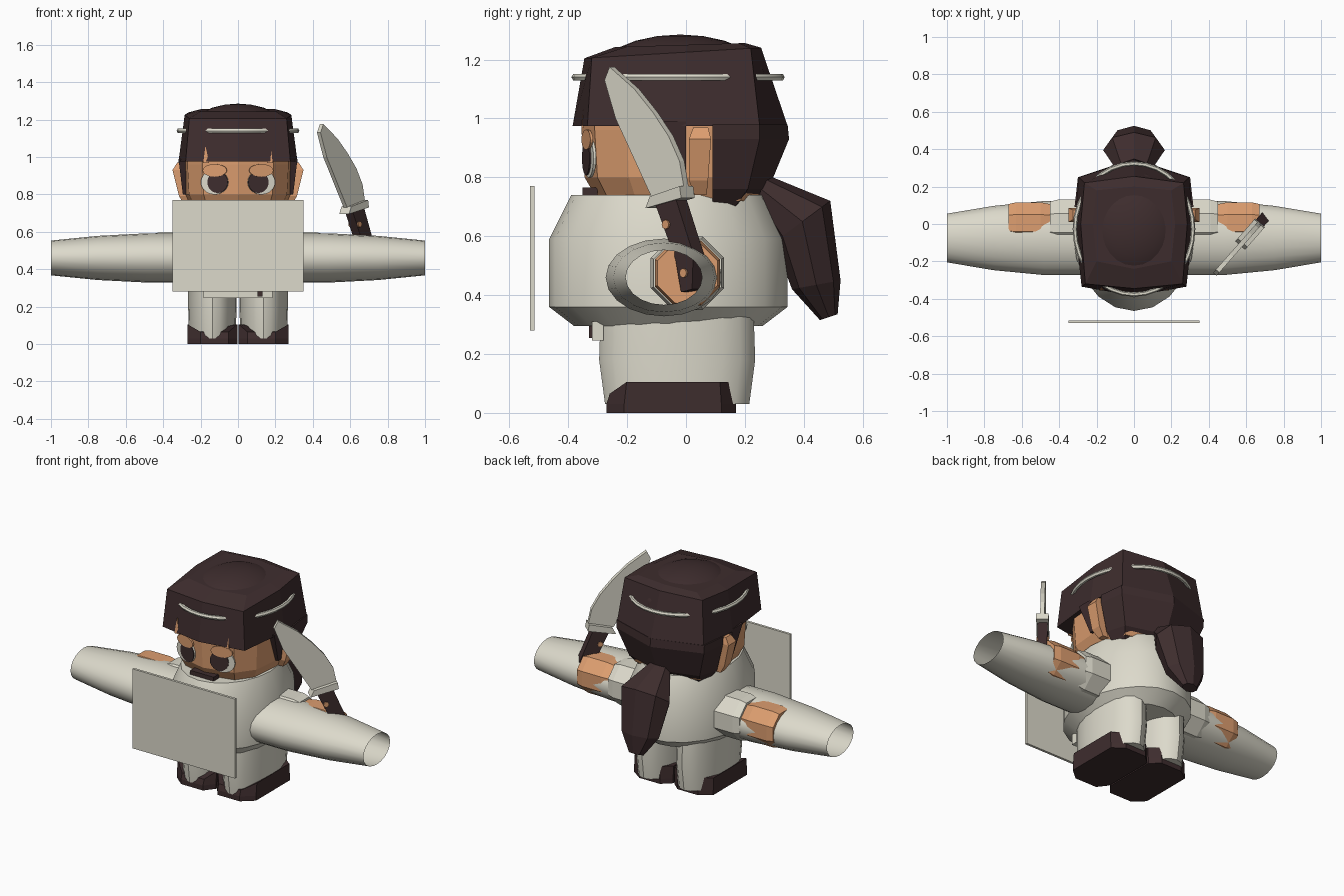
import bpy, bmesh
from math import sin, cos, pi, radians
from mathutils import Vector

cube = bpy.data.objects.get("Cube")
if cube:
    bpy.data.objects.remove(cube, do_unlink=True)


def material(name, rgb):
    m = bpy.data.materials.new(name)
    m.use_nodes = True
    m.diffuse_color = (*rgb, 1)
    m.node_tree.nodes["Principled BSDF"].inputs["Base Color"].default_value = (*rgb, 1)
    return m


CLOTH = material("off_white", (0.72, 0.70, 0.60))
SKIN = material("warm_skin", (0.72, 0.34, 0.16))
DARK = material("dark_brown", (0.048, 0.026, 0.027))


def finish(name, bm, mat, smooth=False):
    bmesh.ops.recalc_face_normals(bm, faces=bm.faces)
    me = bpy.data.meshes.new(name)
    bm.to_mesh(me)
    bm.free()
    me.materials.append(mat)
    ob = bpy.data.objects.new(name, me)
    bpy.context.collection.objects.link(ob)
    if smooth:
        bpy.ops.object.select_all(action='DESELECT')
        ob.select_set(True)
        bpy.context.view_layer.objects.active = ob
        bpy.ops.object.shade_smooth_by_angle(angle=radians(35))
    return ob


def loft(name, rings, mat, smooth=False, caps=True):
    """Skin a list of equal-length 3D rings."""
    bm = bmesh.new()
    rows = [[bm.verts.new(p) for p in r] for r in rings]
    n = len(rows[0])
    for a, b in zip(rows, rows[1:]):
        for i in range(n):
            j = (i + 1) % n
            bm.faces.new((a[i], a[j], b[j], b[i]))
    if caps:
        bm.faces.new(rows[0])
        bm.faces.new(rows[-1])
    return finish(name, bm, mat, smooth)


def box(name, lo, hi, mat):
    return loft(name, [[(lo[0], lo[1], z), (hi[0], lo[1], z), (hi[0], hi[1], z), (lo[0], hi[1], z)]
                       for z in (lo[2], hi[2])], mat)


def oval(c, u, v, n=16, turn=0.0):
    """Ring of points round c with half-axis vectors u and v."""
    c, u, v = Vector(c), Vector(u), Vector(v)
    return [c + u * cos(2 * pi * i / n + turn) + v * sin(2 * pi * i / n + turn) for i in range(n)]


def mirrored(half, z, k=1.0, tilt=0.0):
    """Closed plan ring from a right-hand half that starts and ends on x = 0."""
    pts = half + [(-x, y) for x, y in half[-2:0:-1]]
    return [(x * k, y * k, z + tilt * y) for x, y in pts]


def ball(name, c, r, mat):
    bm = bmesh.new()
    bmesh.ops.create_uvsphere(bm, u_segments=24, v_segments=12, radius=1)
    bmesh.ops.scale(bm, vec=r, verts=bm.verts)
    bmesh.ops.translate(bm, vec=c, verts=bm.verts)
    return finish(name, bm, mat, True)


# Torso, front board and belt flap
loft("torso", [oval((0, -0.06, z), (r * 0.8, 0, 0), (0, r, 0), 20)
               for z, r in ((0.295, 0.32), (0.36, 0.405), (0.59, 0.405), (0.74, 0.33))], CLOTH, True)
box("front_board", (-0.35, -0.53, 0.28), (0.35, -0.515, 0.77), CLOTH)
box("belt_flap", (-0.185, -0.32, 0.245), (0.185, -0.28, 0.31), CLOTH)
box("belt_tag", (0.105, -0.33, 0.255), (0.13, -0.3, 0.3), DARK)

# Wide open-ended tube through the body
tube = [(1, 0.13, 0.093), (0.75, 0.172, 0.118), (0.48, 0.198, 0.132)]
tube = [(-x, a, b) for x, a, b in tube] + tube[::-1]
loft("cross_tube", [oval((x, -0.075, 0.46), (0, a, 0), (0, 0, b), 20) for x, a, b in tube],
     CLOTH, True, caps=False)

# Head
face = [(0, -0.355), (0.19, -0.31), (0.27, -0.2), (0.29, 0.02), (0.26, 0.22), (0, 0.29)]
loft("head", [mirrored(face, 0.72, 0.84), mirrored(face, 0.8, 0.97),
              mirrored(face, 0.96), mirrored(face, 1.1)], SKIN)
box("mouth", (-0.08, -0.352, 0.735), (0.08, -0.3, 0.765), DARK)

for side, s in (("left", 1), ("right", -1)):
    # Eye discs lie on the slanted front of the face
    along = Vector((s * 0.973, 0.23, 0))
    out = Vector((s * 0.23, -0.973, 0))

    def disc(name, x, z, rx, rz, lift, mat):
        c = Vector((0, -0.355, z)) + along * x
        loft(side + name, [oval(c + out * h, along * rx, (0, 0, rz), 20)
                           for h in (lift - 0.009, lift)], mat)
    disc("_eye_white", 0.128, 0.865, 0.075, 0.066, 0.006, CLOTH)
    disc("_pupil", 0.11, 0.865, 0.056, 0.058, 0.011, DARK)
    disc("_eyelid", 0.125, 0.928, 0.066, 0.034, 0.014, SKIN)

    # Ear and sideburn
    loft(side + "_ear", [[(s * x, y, z) for x, y in ((0.22, a), (w, a), (w, b), (0.22, b))]
                         for z, w, a, b in ((0.74, 0.285, 0.03, 0.07), (0.79, 0.315, 0.01, 0.075),
                                            (0.93, 0.35, 0.01, 0.085), (0.97, 0.325, 0.025, 0.075))], SKIN)
    loft(side + "_sideburn", [[(s * x, y, z) for x, y in ((0.26, a), (w, a), (w, 0), (0.26, 0))]
                              for z, w, a in ((0.8, 0.295, -0.03), (0.99, 0.318, -0.1))], DARK)

    # Skin notch in the fringe
    notch = [(-0.016, 0.968), (0.016, 0.968), (0.004, 1.06)]
    loft(side + "_fringe_notch", [[(s * (0.17 + x), -0.345 + 0.1 * (z - 0.968) + d, z) for x, z in notch]
                                  for d in (-0.01, -0.002)], SKIN)

    # Sleeve and hand
    for part, x0, x1, r, mat in (("_sleeve", 0.2, 0.45, 0.135, CLOTH), ("_hand", 0.44, 0.67, 0.12, SKIN)):
        loft(side + part, [oval((s * x, 0.005, 0.475), (0, r * k, 0), (0, 0, r * k), 8, pi / 8)
                           for x, k in ((x0, 0.9), (x0 + 0.06, 1), (x1 - 0.04, 1), (x1, 0.92))], mat)

    # Leg and shoe
    loft(side + "_leg", [oval((s * 0.137, -0.03, z), (rx, 0, 0), (0, ry, 0), 20)
                         for z, rx, ry in ((0.03, 0.124, 0.245), (0.18, 0.129, 0.265), (0.33, 0.13, 0.26))],
         CLOTH, True)
    sole = [(0.05, -0.27), (0.2, -0.27), (0.27, -0.21), (0.27, 0.12),
            (0.2, 0.17), (0.06, 0.17), (0.004, 0.12), (0.004, -0.21)]
    loft(side + "_shoe", [[(s * x, y, z) for x, y in sole] for z in (0, 0.03)]
         + [[(s * x, y * 0.96, 0.105 - 0.04 * (y < -0.25)) for x, y in sole]], DARK)

# Hair cap, crown and back
low = [(0, -0.385), (0.28, -0.335), (0.318, 0), (0.295, 0.25), (0, 0.345)]
high = [(0, -0.345), (0.26, -0.32), (0.285, 0), (0.265, 0.22), (0, 0.255)]
crown = [(0, -0.24), (0.2, -0.2), (0.22, 0), (0.2, 0.18), (0, 0.2)]
loft("hair_cap", [mirrored(low, 0.975), mirrored(high, 1.225, 1, 0.06),
                  mirrored(crown, 1.25, 1, 0.03)], DARK)
ball("hair_crown", (0, -0.02, 1.13), (0.27, 0.3, 0.155), DARK)
nape = [(0.98, 0.345, 0.3, 0.25, 0.318), (0.93, 0.35, 0.298, 0.25, 0.315),
        (0.76, 0.28, 0.24, 0.21, 0.275), (0.69, 0.18, 0.2, 0.16, 0.22)]
loft("back_hair", [mirrored([(0, 0.09), (w, 0.09), (x, y), (0, back)], z)
                   for z, back, x, y, w in nape], DARK)

# Ponytail: each ring runs from an inner to an outer point
tail = [((0.24, 0.71), (0.27, 0.81), 0.07), ((0.3, 0.58), (0.49, 0.72), 0.165),
        ((0.36, 0.42), (0.525, 0.45), 0.125), ((0.455, 0.315), (0.515, 0.335), 0.05)]
rings = []
for a, b, w in tail:
    a, b = Vector((0, *a)), Vector((0, *b))
    rings.append(oval((a + b) / 2, (b - a) / 2, (w, 0, 0), 8))
loft("ponytail", rings, DARK)

# Headband
bm = bmesh.new()
rows = [[bm.verts.new(p) for p in oval(
    (0.316 * cos(t), -0.027 + 0.35 * sin(t), 1.14),
    (0.012 * cos(t), 0.012 * sin(t), 0), (0, 0, 0.013), 6)]
    for t in (2 * pi * i / 32 for i in range(32))]
for i, a in enumerate(rows):
    b = rows[(i + 1) % 32]
    for j in range(6):
        k = (j + 1) % 6
        bm.faces.new((a[j], a[k], b[k], b[j]))
finish("headband", bm, CLOTH, True)

# Knife, drawn in an upright diagonal plane
origin, run, normal = Vector((0.62, -0.055, 0)), Vector((0.66, 0.75, 0)), Vector((0.75, -0.66, 0))


def plate(name, outline, thick, mat):
    loft(name, [[origin + run * a + normal * d + Vector((0, 0, z)) for a, z in outline]
                for d in (-thick / 2, thick / 2)], mat)


plate("knife_blade", [(-0.262, 1.175), (-0.285, 1.13), (-0.235, 1.0), (-0.07, 0.73), (0.075, 0.765),
                      (0.055, 0.855), (0.005, 0.94), (-0.065, 1.02), (-0.15, 1.1)], 0.025, CLOTH)
plate("knife_guard", [(-0.08, 0.695), (-0.06, 0.735), (0.075, 0.77), (0.082, 0.73)], 0.07, CLOTH)
plate("knife_handle", [(-0.04, 0.705), (0.05, 0.73), (0.13, 0.54), (0.125, 0.42),
                       (0.075, 0.41), (0.05, 0.52)], 0.055, DARK)
for i, (a, z) in enumerate(((0.01, 0.64), (0.09, 0.475))):
    plate("knife_rivet_%d" % (i + 1), [(a + 0.016 * cos(t * pi / 4), z + 0.016 * sin(t * pi / 4))
                                      for t in range(8)], 0.07, SKIN)
